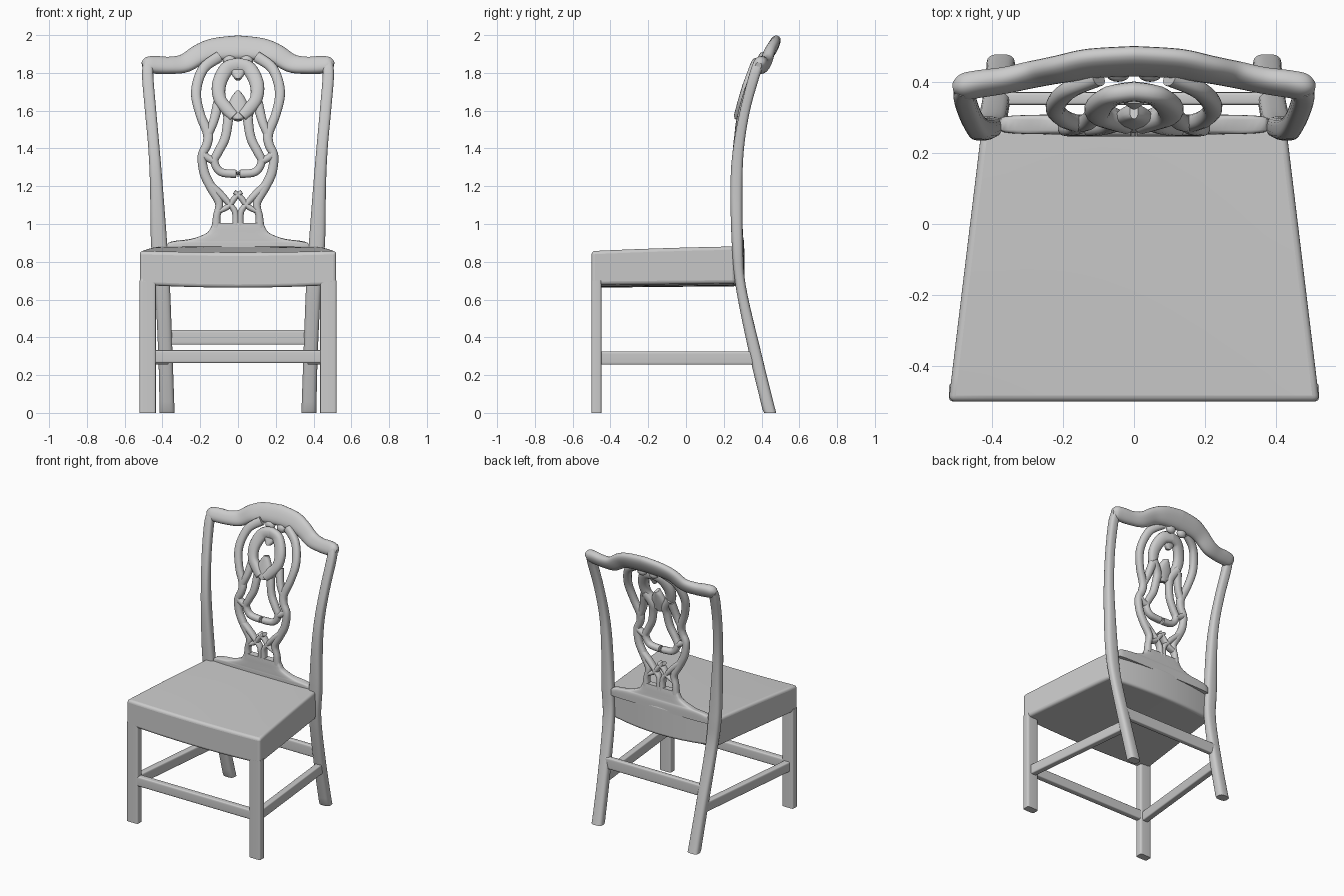
import bpy, bmesh, math
from mathutils import Vector

if "Cube" in bpy.data.objects:
    bpy.data.objects.remove(bpy.data.objects["Cube"])


def finish(name, bm, mirror=True, bevel=0):
    bmesh.ops.recalc_face_normals(bm, faces=bm.faces)
    me = bpy.data.meshes.new(name)
    bm.to_mesh(me)
    bm.free()
    ob = bpy.data.objects.new(name, me)
    bpy.context.collection.objects.link(ob)
    if bevel:
        b = ob.modifiers.new("round", 'BEVEL')
        b.width, b.segments, b.limit_method, b.angle_limit = bevel, 4, 'ANGLE', math.radians(50)
    if mirror:
        ob.modifiers.new("mirror", 'MIRROR')
    bpy.ops.object.select_all(action='DESELECT')
    ob.select_set(True)
    bpy.context.view_layer.objects.active = ob
    bpy.ops.object.shade_smooth_by_angle(angle=math.radians(40))
    return ob


def spline(pts, steps):
    # Catmull-Rom through tuples of any length
    out, n = [], len(pts)
    for i in range(n - 1):
        a, b, c, d = pts[max(i - 1, 0)], pts[i], pts[i + 1], pts[min(i + 2, n - 1)]
        for s in range(steps):
            t = s / steps
            out.append([0.5 * (2 * q + (r - p) * t + (2 * p - 5 * q + 4 * r - s4) * t * t
                               + (3 * q - p - 3 * r + s4) * t ** 3)
                        for p, q, r, s4 in zip(a, b, c, d)])
    out.append(list(pts[-1]))
    return out


def sweep(name, pts, power=2.5, ref=(0, 1, 0), steps=6, mirror=True, seg=20):
    # pts: (x, y, z, half width, half depth); superellipse cross-section
    bm, rings, ref = bmesh.new(), [], Vector(ref)
    p = spline(pts, steps)
    for i, q in enumerate(p):
        a, b = p[max(i - 1, 0)], p[min(i + 1, len(p) - 1)]
        t = (Vector(b[:3]) - Vector(a[:3])).normalized()
        if abs(q[0]) < 1e-6 and abs(t.x) > 0.5:
            t = Vector((1, 0, 0))
        side = t.cross(ref).normalized()
        nrm = side.cross(t)
        ring = []
        for k in range(seg):
            an = math.tau * (k + 0.5) / seg
            c, s = math.cos(an), math.sin(an)
            u = math.copysign(abs(c) ** (2 / power), c) * q[3]
            v = math.copysign(abs(s) ** (2 / power), s) * q[4]
            co = Vector(q[:3]) + side * u + nrm * v
            co.z = max(co.z, 0)
            ring.append(bm.verts.new(co))
        rings.append(ring)
    for r0, r1 in zip(rings, rings[1:]):
        for k in range(seg):
            j = (k + 1) % seg
            bm.faces.new((r0[k], r0[j], r1[j], r1[k]))
    bm.faces.new(rings[0])
    bm.faces.new(rings[-1])
    return finish(name, bm, mirror)


def splat_y(z):
    # curved plane of the pierced back panel
    prof = [(0.85, .28), (1.2, .27), (1.4, .272), (1.55, .29), (1.7, .33), (1.8, .365), (1.9, .42)]
    for (z0, y0), (z1, y1) in zip(prof, prof[1:]):
        if z <= z1:
            return y0 + (y1 - y0) * (z - z0) / (z1 - z0)
    return prof[-1][1]


def band(name, pts, off=0, d=.024, mirror=True):
    sweep(name, [(x, splat_y(z) + off, z, w, d) for x, z, w in pts], 2.4, mirror=mirror, seg=14)


# Seat: tapered cushion with bowed back and dipped front
bm = bmesh.new()
bmesh.ops.create_cube(bm, size=2)
bmesh.ops.subdivide_edges(bm, edges=bm.edges[:], cuts=9, use_grid_fill=True)
for vt in bm.verts:
    u, v, w = vt.co.x, (vt.co.y + 1) / 2, (vt.co.z + 1) / 2
    bot = .663 + .015 * u * u + .008 * v
    top = .853 + .04 * v - .012 * v * v + .008 * (u * u - .5) * (1 - v)
    vt.co = (u * (.522 - .092 * v), -.5 + .76 * v + .05 * v * (1 - u * u), bot + (top - bot) * w)
finish("seat", bm, mirror=False, bevel=.02)

# Legs and back posts
sweep("front_leg", [(.478, -.474, 0, .043, .026), (.478, -.474, .7, .043, .026)], 7, steps=2)
sweep("back_post", [
    (.375, .446, -.01, .04, .033), (.384, .37, .3, .038, .032), (.4, .29, .67, .04, .027),
    (.418, .272, .9, .043, .03), (.432, .267, 1.2, .034, .032), (.445, .278, 1.4, .03, .029),
    (.463, .312, 1.6, .03, .026), (.478, .36, 1.78, .03, .028), (.474, .385, 1.85, .028, .028)], 3)

# Stretchers
sweep("front_stretcher", [(0, -.474, .298, .034, .022), (.46, -.474, .298, .034, .022)], 7, steps=2)
sweep("side_stretcher", [(.475, -.47, .29, .023, .035), (.39, .36, .29, .023, .035)], 7,
      ref=(0, 0, 1), steps=2)
sweep("back_stretcher", [(0, .353, .4, .039, .018), (.39, .353, .4, .039, .018)], 7, steps=2)

# Crest rail with raised centre and rounded ears
sweep("crest_rail", [
    (0, .458, 1.935, .068, .03), (.12, .452, 1.925, .064, .03), (.2, .437, 1.9, .057, .03),
    (.28, .422, 1.852, .052, .03), (.36, .405, 1.84, .047, .032), (.43, .395, 1.842, .048, .034),
    (.48, .387, 1.843, .042, .033), (.506, .384, 1.838, .018, .016)], 2.4, ref=(0, 1, -.5))

# Splat base flaring out to the posts
sweep("splat_shoe", [(0, .28, .85, .38, .028), (0, .28, .9, .37, .028), (0, .278, .92, .25, .026),
                     (0, .277, .95, .17, .025), (0, .276, .98, .145, .024),
                     (0, .275, 1.005, .135, .022)], 6, mirror=False)

# Splat: outer ribbon from crest to base
band("splat_outer_band", [(.1, 1.885, .03), (.185, 1.82, .028), (.222, 1.7, .027), (.2, 1.58, .025),
                          (.16, 1.48, .027), (.165, 1.42, .025), (.19, 1.36, .024), (.178, 1.27, .026),
                          (.14, 1.19, .026), (.1, 1.11, .022), (.113, 1.04, .02), (.115, .98, .025)])
# Splat: inner ring, heart and teardrop strands
band("splat_inner_ring", [(0, 1.84, .04), (.06, 1.82, .04), (.1, 1.74, .038), (.095, 1.66, .034),
                          (.05, 1.6, .034), (.02, 1.57, .03)], off=-.014, d=.028)
band("splat_heart", [(0, 1.7, .012), (0, 1.67, .035), (0, 1.62, .055), (0, 1.57, .04), (0, 1.55, .02)],
     off=-.01, d=.025, mirror=False)
band("splat_cusp", [(0, 1.81, .04), (0, 1.785, .03), (0, 1.765, .012)], off=-.012, d=.02, mirror=False)
band("splat_teardrop_band", [(.1, 1.66, .026), (.055, 1.59, .028), (.055, 1.53, .026), (.07, 1.45, .025),
                             (.105, 1.38, .024), (.125, 1.33, .022), (.09, 1.275, .022), (0, 1.265, .022)])
band("splat_side_link", [(.105, 1.64, .028), (.13, 1.54, .024), (.16, 1.47, .022)])
band("splat_lower_link", [(.12, 1.33, .02), (.16, 1.35, .02), (.185, 1.37, .02)])
# Splat: lattice around the small round piercings
band("splat_lattice_cross", [(.15, 1.21, .022), (.09, 1.155, .02), (.045, 1.105, .016),
                             (.015, 1.06, .017), (.012, .98, .02)])
band("splat_lattice_arch", [(.095, 1.07, .014), (.05, 1.095, .016), (.015, 1.14, .016), (-.02, 1.17, .012)])

# Carved scrolls behind the crest
for x in (.045,):
    bm = bmesh.new()
    bmesh.ops.create_uvsphere(bm, u_segments=16, v_segments=10, radius=1)
    for vt in bm.verts:
        vt.co = (x + vt.co.x * .035, .425 + vt.co.y * .025, 1.865 + vt.co.z * .03)
    finish("crest_scroll", bm)
